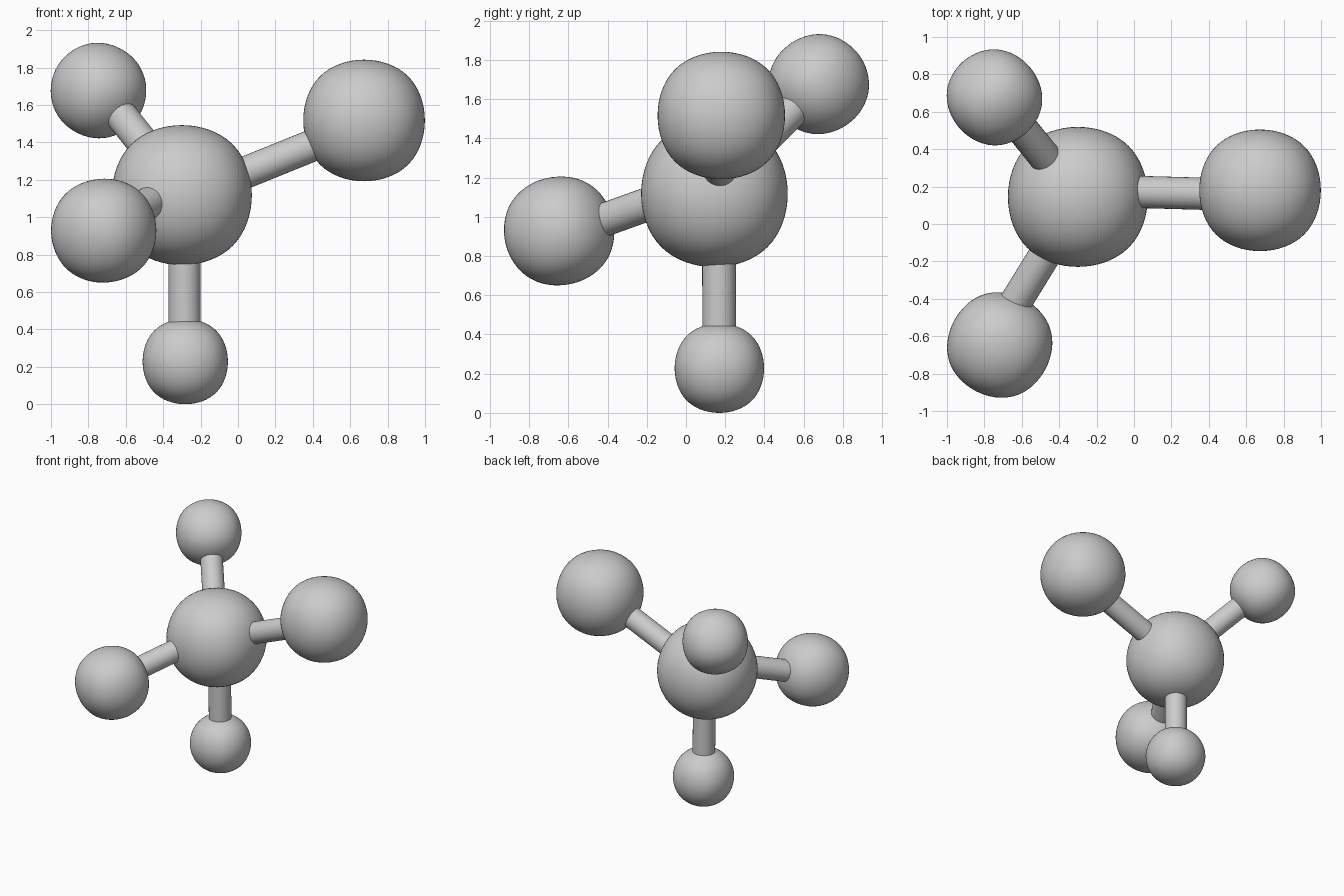
import bpy
from mathutils import Vector

if "Cube" in bpy.data.objects:
    bpy.data.objects.remove(bpy.data.objects["Cube"])

CUBE_LIMIT = 0.8395   # face-centre distance of a fully subdivided 2-unit cube
ROD_RADIUS = 0.086


def ball(name, centre, radius, axis=None):
    """Rounded ball made from a subdivided cube, optionally turned along a bond."""
    limit = CUBE_LIMIT
    bpy.ops.mesh.primitive_cube_add(size=2, location=centre)
    ob = bpy.context.object
    ob.name = name
    if axis is not None:
        limit = 0.853
        ob.rotation_euler = axis.to_track_quat('Z', 'Y').to_euler()
    ob.scale = (radius / limit,) * 3
    sub = ob.modifiers.new("round", 'SUBSURF')
    sub.levels = sub.render_levels = 4
    bpy.ops.object.shade_smooth()
    return ob


def rod(name, start, end):
    """Straight round bond between two points."""
    a, b = Vector(start), Vector(end)
    d = b - a
    bpy.ops.mesh.primitive_cylinder_add(vertices=32, radius=ROD_RADIUS,
                                        depth=d.length, location=(a + b) / 2)
    ob = bpy.context.object
    ob.name = name
    ob.rotation_euler = d.to_track_quat('Z', 'Y').to_euler()
    bpy.ops.object.shade_smooth_by_angle()
    return ob


# Central atom
centre = Vector((-0.30, 0.145, 1.118))
ball("central_ball", centre, 0.374)

# Outer atoms: name, position, radius, turned along bond, rod start, rod end
arms = [
    ("right", (0.674, 0.18, 1.517), 0.325, False,
     (-0.10, 0.175, 1.182), (0.50, 0.158, 1.425)),
    ("bottom", (-0.282, 0.17, 0.228), 0.228, False,
     (-0.287, 0.168, 0.90), (-0.285, 0.17, 0.33)),
    ("back_left", (-0.746, 0.677, 1.677), 0.253, True,
     (-0.43, 0.30, 1.30), (-0.67, 0.597, 1.60)),
    ("front_left", (-0.718, -0.647, 0.928), 0.281, True,
     (-0.40, -0.04, 1.12), (-0.70, -0.527, 0.946)),
]
for name, pos, radius, turned, start, end in arms:
    axis = Vector(pos) - centre if turned else None
    ball(name + "_ball", pos, radius, axis)
    rod(name + "_rod", start, end)
